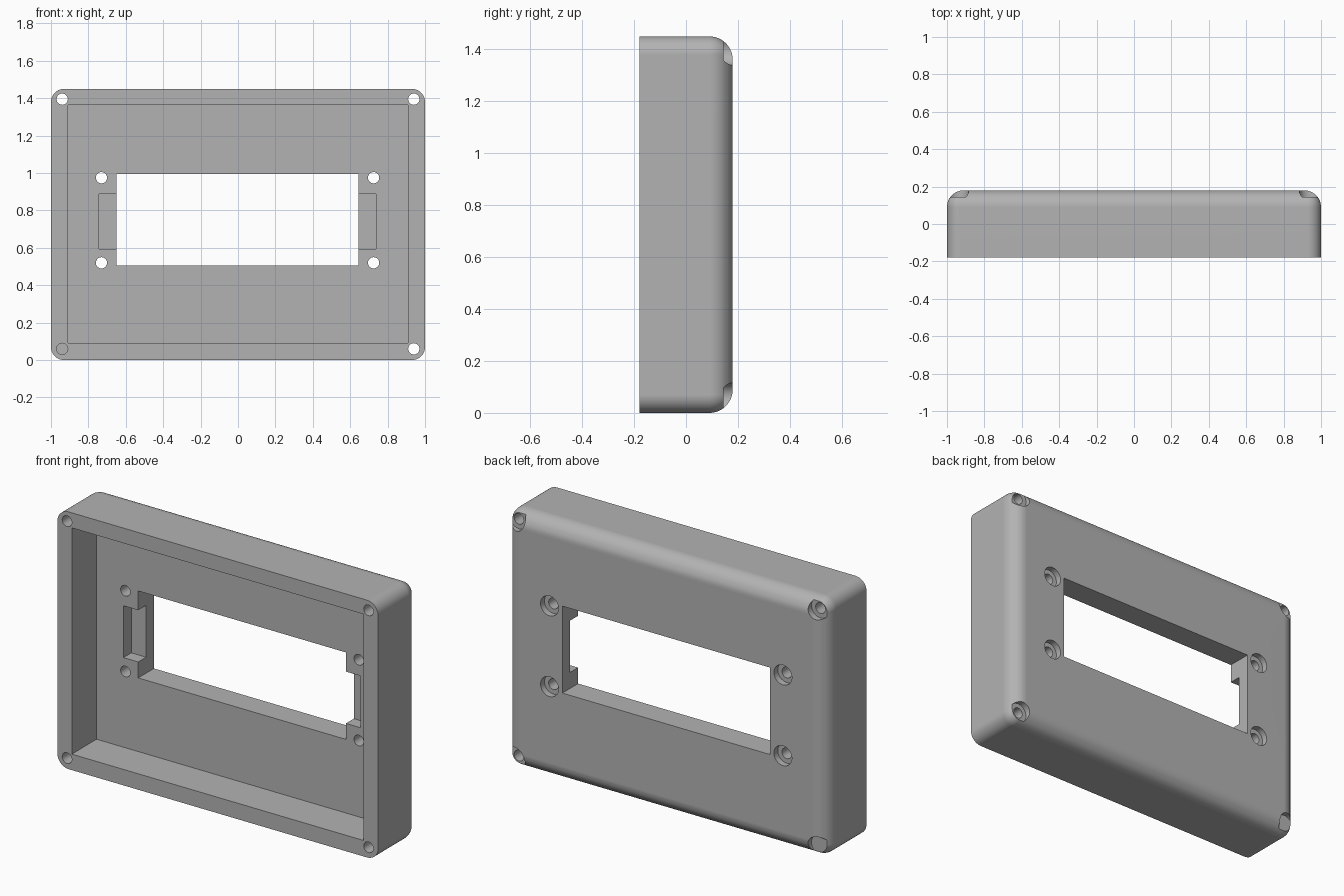
import bpy, bmesh, math
from mathutils import Matrix, Vector

cube = bpy.data.objects.get("Cube")
if cube:
    bpy.data.objects.remove(cube, do_unlink=True)

W, H, D = 2.0, 1.45, 0.36      # outer size
FILLET, CORNER = 0.09, 0.07    # back edge rounding, corner rounding
FLOOR_Y = 0.04                 # inner face of the back wall

grey = bpy.data.materials.new("light grey plastic")
grey.use_nodes = True
colour = (0.45, 0.45, 0.45, 1)
grey.diffuse_color = colour
grey.node_tree.nodes["Principled BSDF"].inputs["Base Color"].default_value = colour


def make_object(name, bm):
    bmesh.ops.recalc_face_normals(bm, faces=bm.faces)
    mesh = bpy.data.meshes.new(name)
    bm.to_mesh(mesh)
    bm.free()
    mesh.materials.append(grey)
    obj = bpy.data.objects.new(name, mesh)
    bpy.context.collection.objects.link(obj)
    return obj


def rounded_loop(bm, inset, y, steps=10):
    """Rounded rectangle in the xz plane, shrunk by inset."""
    r = max(CORNER - inset, 0.002)
    hx, hz = W / 2 - inset - r, H / 2 - inset - r
    verts = []
    for k, (sx, sz) in enumerate([(1, 1), (-1, 1), (-1, -1), (1, -1)]):
        for i in range(steps + 1):
            a = math.pi / 2 * (k + i / steps)
            verts.append(bm.verts.new((sx * hx + r * math.cos(a), y,
                                       H / 2 + sz * hz + r * math.sin(a))))
    return verts


def box_cutter(x0, x1, y0, y1, z0, z1):
    bm = bmesh.new()
    size = Matrix.Diagonal((x1 - x0, y1 - y0, z1 - z0, 1))
    centre = Vector((x0 + x1, y0 + y1, z0 + z1)) / 2
    bmesh.ops.create_cube(bm, size=1, matrix=Matrix.Translation(centre) @ size)
    return make_object("cutter", bm)


def hole_cutter(x, z, r, y0, y1):
    bm = bmesh.new()
    place = Matrix.Translation((x, (y0 + y1) / 2, z)) @ Matrix.Rotation(math.pi / 2, 4, "X")
    bmesh.ops.create_cone(bm, cap_ends=True, segments=40, radius1=r, radius2=r,
                          depth=y1 - y0, matrix=place)
    return make_object("cutter", bm)


# Outer body: straight sides, then a quarter-round to the back
bm = bmesh.new()
loops = [rounded_loop(bm, 0, -D / 2)]
for i in range(13):
    a = math.pi / 2 * i / 12
    loops.append(rounded_loop(bm, FILLET * (1 - math.cos(a)),
                              D / 2 - FILLET + FILLET * math.sin(a)))
for low, high in zip(loops, loops[1:]):
    for i in range(len(low)):
        j = (i + 1) % len(low)
        bm.faces.new((low[i], low[j], high[j], high[i]))
bm.faces.new(loops[0])
bm.faces.new(loops[-1])
body = make_object("enclosure_cover", bm)

# Inner pocket, display window and the two side recesses
cutters = [
    box_cutter(-0.91, 0.91, -0.5, FLOOR_Y, 0.09, 1.365),
    box_cutter(-0.65, 0.645, -0.1, 0.5, 0.505, 0.995),
    box_cutter(-0.742, -0.6, -0.1, 0.11, 0.595, 0.887),
    box_cutter(0.6, 0.737, -0.1, 0.11, 0.595, 0.887),
]

# Screw holes with counterbores on the back
holes = [(x, z) for x in (-0.94, 0.94) for z in (0.06, 1.395)]
holes += [(x, z) for x in (-0.73, 0.725) for z in (0.52, 0.975)]
for x, z in holes:
    cutters.append(hole_cutter(x, z, 0.03, -0.5, 0.3))
    cutters.append(hole_cutter(x, z, 0.056, 0.145, 0.4))

bpy.context.view_layer.objects.active = body
for cutter in cutters:
    mod = body.modifiers.new("cut", "BOOLEAN")
    mod.operation, mod.solver, mod.object = "DIFFERENCE", "EXACT", cutter
    bpy.ops.object.modifier_apply(modifier=mod.name)
    bpy.data.objects.remove(cutter, do_unlink=True)

# Smooth rounded edges, crisp cut edges
bpy.ops.object.select_all(action="DESELECT")
body.select_set(True)
bpy.ops.object.shade_smooth_by_angle(angle=math.radians(30))
weighted = body.modifiers.new("weighted normals", "WEIGHTED_NORMAL")
weighted.keep_sharp = True
